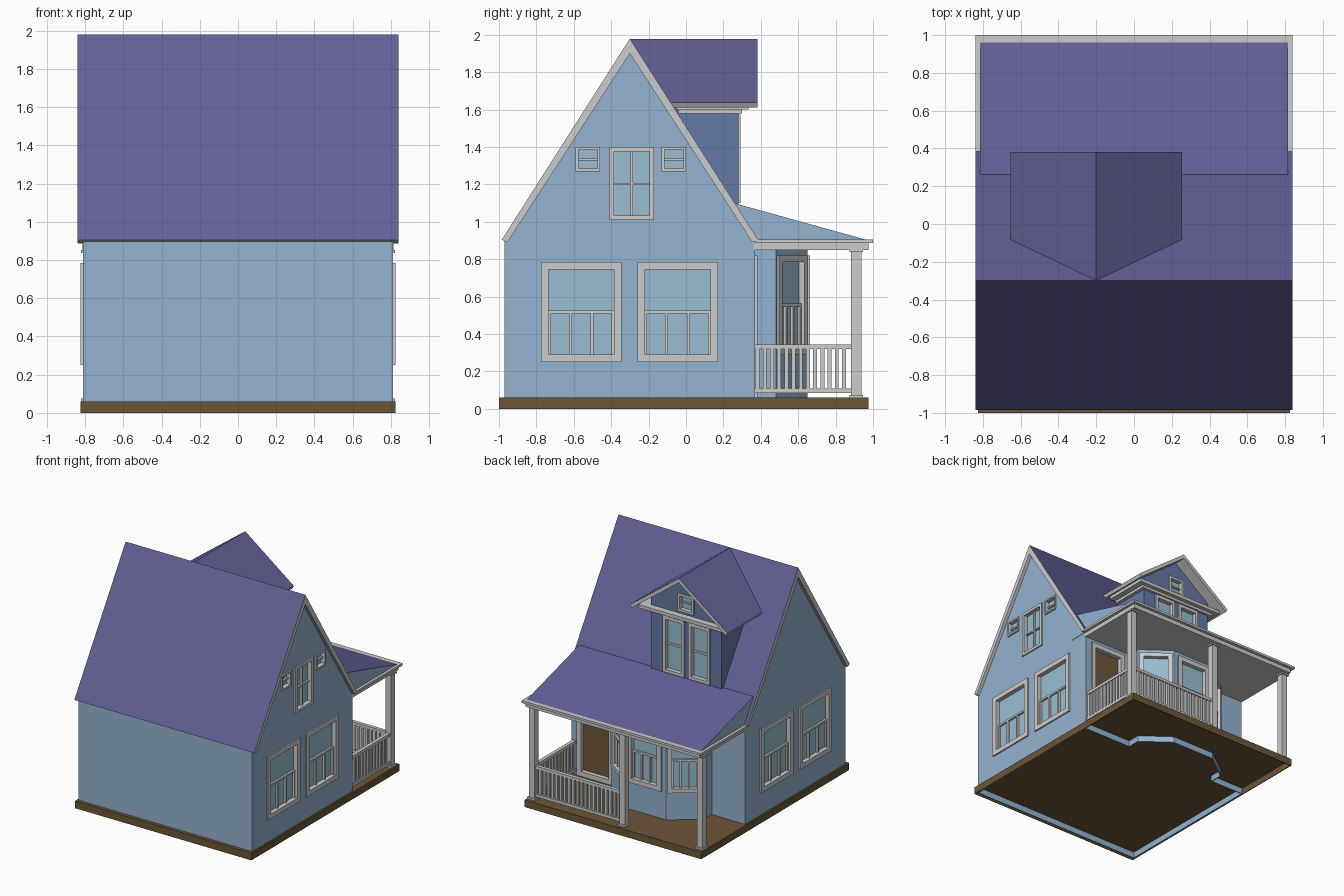
import bpy, bmesh, math
from mathutils import Matrix, Vector

if "Cube" in bpy.data.objects:
    bpy.data.objects.remove(bpy.data.objects["Cube"])


def material(name, rgb):
    m = bpy.data.materials.new(name)
    lin = [(c / 255 / 12.92) if c < 10 else ((c / 255 + 0.055) / 1.055) ** 2.4 for c in rgb]
    m.diffuse_color = (*lin, 1)
    m.use_nodes = True
    m.node_tree.nodes["Principled BSDF"].inputs["Base Color"].default_value = m.diffuse_color
    return m


WALL = material("wall_blue", (148, 179, 208))
ROOF = material("roof_purple", (98, 96, 150))
TRIM = material("trim_grey", (204, 204, 204))
GLASS = material("glass_blue", (152, 190, 208))
BROWN = material("wood_brown", (108, 86, 54))
SLATE = material("dormer_blue", (101, 121, 166))


def finish(name, bm, mats, rule=None):
    bmesh.ops.recalc_face_normals(bm, faces=bm.faces)
    bm.normal_update()
    mats = mats if isinstance(mats, list) else [mats]
    if rule:
        for f in bm.faces:
            f.material_index = rule(f)
    me = bpy.data.meshes.new(name)
    bm.to_mesh(me)
    bm.free()
    for m in mats:
        me.materials.append(m)
    ob = bpy.data.objects.new(name, me)
    bpy.context.scene.collection.objects.link(ob)
    return ob


def add_box(bm, x, y, z, mat=Matrix()):
    """Box from three (min, max) ranges."""
    c = Vector([(r[0] + r[1]) / 2 for r in (x, y, z)])
    s = [r[1] - r[0] for r in (x, y, z)]
    bmesh.ops.create_cube(bm, size=1, matrix=mat @ Matrix.Translation(c) @ Matrix.Diagonal((*s, 1)))


def boxes(name, mat, *items):
    bm = bmesh.new()
    for it in items:
        add_box(bm, *it)
    return finish(name, bm, mat)


def prism(name, pts, a, b, place, mats, rule=None):
    """Extrude a 2D profile from a to b; place(p, q, t) gives the 3D point."""
    bm = bmesh.new()
    vs = [bm.verts.new(place(p, q, a)) for p, q in pts]
    f = bm.faces.new(vs)
    ext = bmesh.ops.extrude_face_region(bm, geom=[f])
    d = Vector(place(0, 0, b)) - Vector(place(0, 0, a))
    bmesh.ops.translate(bm, vec=d, verts=[v for v in ext["geom"] if isinstance(v, bmesh.types.BMVert)])
    return finish(name, bm, mats, rule)


along_x = lambda p, q, t: (t, p, q)
along_y = lambda p, q, t: (p, t, q)
along_z = lambda p, q, t: (p, q, t)
top_faces = lambda f: 1 if f.normal.z > 0.1 else 0

# Base: open-bottomed tray with the floor on top
bm = bmesh.new()
add_box(bm, (-.825, .825), (-1, .975), (0, .06))
bmesh.ops.delete(bm, geom=[f for f in bm.faces if f.calc_center_median().z < .01], context='FACES')
base = finish("base_floor", bm, BROWN)
for f in base.data.polygons:
    if f.center.z > .05 and f.normal.z < 0:
        base.data.flip_normals()
        break
sol = base.modifiers.new("thickness", 'SOLIDIFY')
sol.thickness, sol.offset = .01, -1

# Walls
BAY = [(.36, .37), (.36, .48), (.13, .65), (-.27, .65), (-.5, .48), (-.5, .37)]
house = prism("house_walls", [(-.97, .055), (.37, .055), (.37, .9), (-.3, 1.93), (-.97, .9)],
              -.812, .812, along_x, WALL)
bay = prism("bay_walls", [(.36, .3)] + BAY[1:5] + [(-.5, .3)], .055, .86, along_z, WALL)
dormer = prism("dormer_walls", [(-.53, 1.04), (.13, 1.04), (.13, 1.70), (-.2, 1.945), (-.53, 1.70)],
               -.1, .28, along_y, SLATE)

# Wall footing seen from below the floor
bm = bmesh.new()
loop = [(.812, -.97), (.812, .37)] + BAY + [(-.812, .37), (-.812, -.97)]
lo = [bm.verts.new((x, y, 0.001)) for x, y in loop]
hi = [bm.verts.new((x, y, .052)) for x, y in loop]
for i in range(len(loop)):
    j = (i + 1) % len(loop)
    bm.faces.new((lo[i], lo[j], hi[j], hi[i]))
foot = finish("wall_footing", bm, WALL)
sol = foot.modifiers.new("thickness", 'SOLIDIFY')
sol.thickness, sol.offset = .01, 0

# Windows and door: local x = outward, y = sideways, z = up
cuts = {}


def window(name, host, pos, angle, w, z0, z1, fw, bars=(), pane=GLASS, depth=.03):
    """w, z0, z1 are the outer frame; bars are (sideways range, height range)."""
    m = Matrix.Translation((pos[0], pos[1], 0)) @ Matrix.Rotation(angle, 4, 'Z')
    h, g = w / 2, w / 2 - fw
    n, bar = (-depth, .012), (-depth, -.008)
    boxes(name + "_frame", TRIM,
          (n, (-h, -g), (z0, z1), m), (n, (g, h), (z0, z1), m),
          (n, (-g, g), (z0, z0 + fw), m), (n, (-g, g), (z1 - fw, z1), m),
          *[(bar, u, v, m) for u, v in bars])
    boxes(name + "_pane", pane, ((-depth - .002, -depth + .005), (-g, g), (z0 + fw, z1 - fw), m))
    cuts.setdefault(host, []).append(((-depth, .05), (-g - .004, g + .004), (z0 + fw - .004, z1 - fw + .004), m))


def sash_window(name, host, pos, angle, w, z0, z1, fw):
    """Single upper pane over three lower panes."""
    zm, g = z0 + .5 * (z1 - z0), w / 2 - fw
    bars = [((-g, g), (zm - .008, zm + .008))]
    bars += [((s * g / 3 - .008, s * g / 3 + .008), (z0 + fw, zm)) for s in (-1, 1)]
    bars += [((s * (g - .006) - .006, s * (g - .006) + .006), (z0 + fw, zm)) for s in (-1, 1)]
    window(name, host, pos, angle, w, z0, z1, fw, bars)


for side, sx, ang in (("right", .812, 0), ("left", -.812, math.pi)):
    for i, y in enumerate((-.56, -.045)):
        sash_window(f"{side}_window_{i}", house, (sx, y), ang, .43, .25, .785, .04)
window("attic_window", house, (.812, -.29), 0, .24, 1.01, 1.4, .024,
       [((-.1, .1), (1.197, 1.207)), ((-.006, .006), (1.03, 1.38))])
for i, y in enumerate((-.525, -.065)):
    window(f"attic_vent_{i}", house, (.812, y), 0, .13, 1.27, 1.4, .014, [((-.06, .06), (1.328, 1.34))])
fa = math.atan2(.23, .17)
sash_window("bay_window_front", bay, (-.07, .65), math.pi / 2, .32, .29, .82, .04)
sash_window("bay_window_right", bay, (.245, .565), fa, .265, .29, .82, .035)
sash_window("bay_window_left", bay, (-.385, .565), math.pi - fa, .265, .29, .82, .035)
window("door", house, (.585, .37), math.pi / 2, .34, .062, .82, .04, pane=BROWN)
for i, x in enumerate((-.325, -.085)):
    window(f"dormer_window_{i}", dormer, (x, .28), math.pi / 2, .2, 1.1, 1.575, .026,
           [((-.08, .08), (1.33, 1.345))])
window("dormer_gable_window", dormer, (-.2, .28), math.pi / 2, .15, 1.65, 1.8, .02,
       [((-.06, .06), (1.72, 1.73))])

# Recess the openings into the walls
for host, items in cuts.items():
    cutter = boxes("opening_cutter", host.data.materials[0], *items)
    cutter.hide_render = True
    mod = host.modifiers.new("openings", 'BOOLEAN')
    mod.operation, mod.solver, mod.object = 'DIFFERENCE', 'EXACT', cutter
    dg = bpy.context.evaluated_depsgraph_get()
    me = bpy.data.meshes.new_from_object(host.evaluated_get(dg))
    host.modifiers.clear()
    host.data = me
    bpy.data.objects.remove(cutter)

# Roofs
prism("main_roof", [(-.985, .905), (-.3, 1.98), (.385, .905), (.355, .89), (-.3, 1.9), (-.955, .89)],
      -.84, .84, along_x, [TRIM, ROOF], top_faces)
prism("dormer_roof", [(-.655, 1.637), (-.2, 1.978), (.255, 1.637), (.24, 1.612), (-.2, 1.942), (-.64, 1.612)],
      -.3, .382, along_y, [TRIM, ROOF], top_faces)
prism("porch_roof", [(.2, 1.116), (.965, .904), (.2, .89)], -.815, .815, along_x, [WALL, ROOF], top_faces)

# Dormer cornice and porch eaves
boxes("dormer_cornice", TRIM, ((-.56, .16), (-.04, .3), (1.58, 1.602)),
      ((-.61, .21), (-.05, .335), (1.602, 1.63)))
boxes("porch_eaves", TRIM, ((-.815, .815), (.36, .975), (.85, .886)),
      ((-.838, .838), (.37, 1.0), (.886, .905)))

# Porch posts with caps and feet
for name, x in (("right", .785), ("middle", -.06), ("left", -.785)):
    y, parts = .91, []
    for r, z in ((.027, (.06, .85)), (.037, (.058, .075)), (.037, (.838, .852))):
        parts.append(((x - r, x + r), (y - r, y + r), z))
    boxes(name + "_porch_post", TRIM, *parts)

# Railings: front right half and right side
RAILS = ((.085, .11), (.32, .345))
front = [((-.035, .76), (.895, .925), z) for z in RAILS]
front += [((-.02 + i * .0385, .001 + i * .0385), (.9, .92), (.1, .33)) for i in range(21)]
boxes("front_railing", TRIM, *front)
side = [((.77, .80), (.365, .885), z) for z in RAILS]
side += [((.775, .795), (.372 + i * .0385, .393 + i * .0385), (.1, .33)) for i in range(13)]
boxes("side_railing", TRIM, *side)
